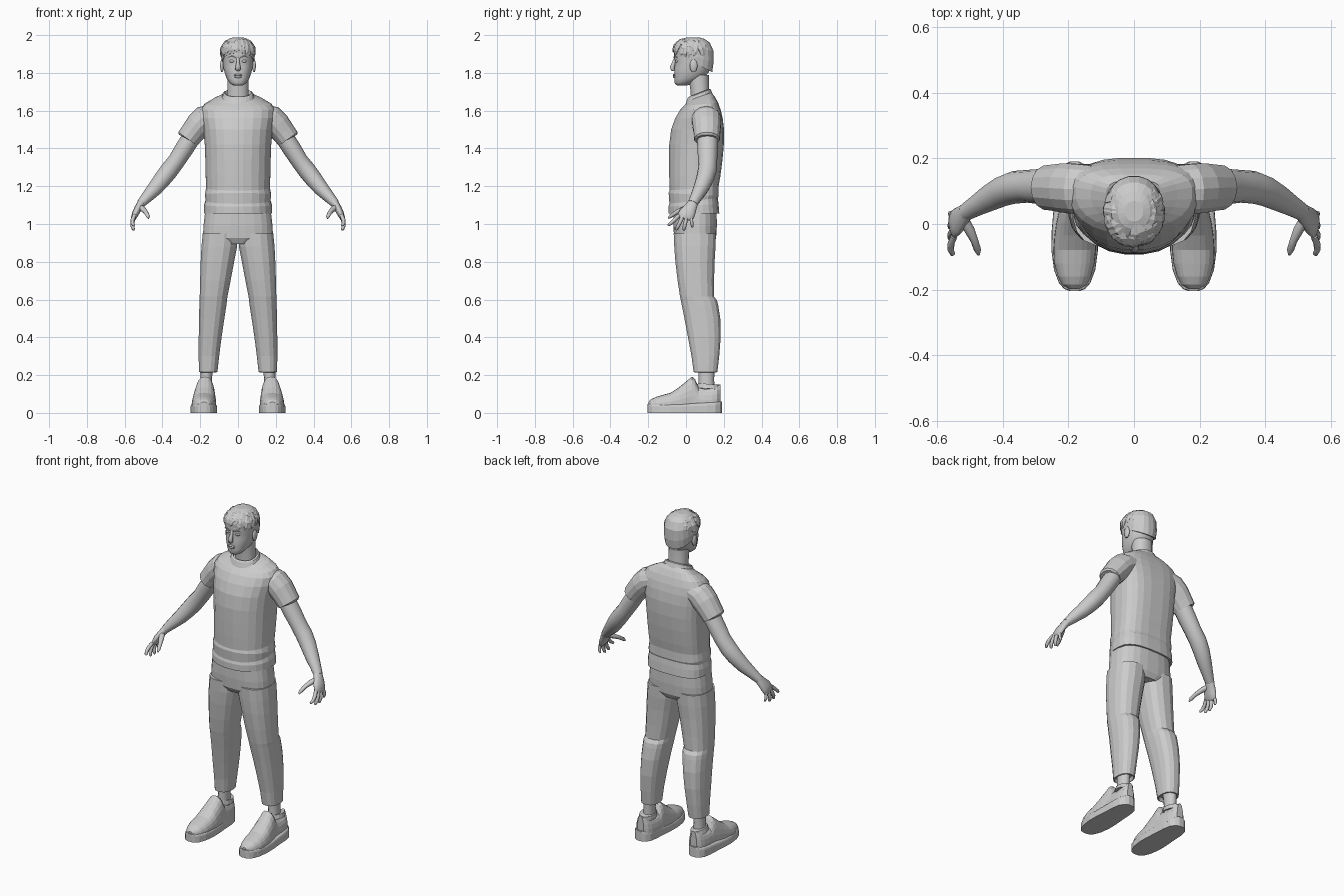
import bpy, bmesh, math, random
from mathutils import Vector

random.seed(4)


def skin(name, rings, mirror=False, smooth=False):
    """Bridge equal-length closed rings and cap both ends."""
    bm = bmesh.new()
    rows = [[bm.verts.new(p) for p in r] for r in rings]
    n = len(rows[0])
    for a, b in zip(rows, rows[1:]):
        for i in range(n):
            j = (i + 1) % n
            bm.faces.new((a[i], a[j], b[j], b[i]))
    bm.faces.new(rows[0][::-1])
    bm.faces.new(rows[-1])
    bmesh.ops.recalc_face_normals(bm, faces=bm.faces)
    for f in bm.faces:
        f.smooth = smooth and len(f.verts) == 4
    me = bpy.data.meshes.new(name)
    bm.to_mesh(me)
    bm.free()
    ob = bpy.data.objects.new(name, me)
    bpy.context.collection.objects.link(ob)
    if mirror:
        ob.modifiers.new("mirror", 'MIRROR').use_mirror_merge = False
    return ob


def power(v, e):
    return math.copysign(abs(v) ** (2 / e), v)


def loft(name, rows, n=20, ef=2.2, eb=2.2, mid=0.5, **kw):
    """Horizontal slices: z, half width, front y, back y, tilt, centre x."""
    rings = []
    for row in rows:
        z, w, yf, yb, tilt, cx = (tuple(row) + (0, 0))[:6]
        c = yf + (yb - yf) * mid
        ring = []
        for i in range(n):
            a = 2 * math.pi * (i + 0.5) / n
            s, e = math.sin(a), (eb if math.sin(a) > 0 else ef)
            y = c + power(s, e) * ((yb - c) if s > 0 else (c - yf))
            ring.append((cx + w * power(math.cos(a), e), y, z + tilt * (y - c)))
        rings.append(ring)
    return skin(name, rings, **kw)


def tube(name, pts, n=10, ref=(0, 1, 0), **kw):
    """Tube along x, y, z points with radii across and along the ref axis."""
    P = [Vector(p[:3]) for p in pts]
    rings = []
    for i, p in enumerate(pts):
        t = (P[min(i + 1, len(P) - 1)] - P[max(i - 1, 0)]).normalized()
        b = Vector(ref)
        b = (b - t * b.dot(t)).normalized()
        a = t.cross(b)
        rings.append([P[i] + a * p[3] * math.cos(k * 2 * math.pi / n)
                      + b * p[4] * math.sin(k * 2 * math.pi / n) for k in range(n)])
    return skin(name, rings, **kw)


def arch(name, rows, z0, e, n=12):
    """Shoe sections along y: y, half width, top z, centre x."""
    rings = []
    for y, w, h, cx in rows:
        rings.append([(cx + w * power(math.cos(math.pi * k / n), e), y,
                       z0 + (h - z0) * power(math.sin(math.pi * k / n), e))
                      for k in range(n + 1)])
    return skin(name, rings, mirror=True)


def ball(name, loc, size, mirror=False):
    x, y, z = loc
    rows = []
    for k in range(1, 8):
        a = math.pi * k / 8
        rows.append((z - size[2] * math.cos(a), size[0] * math.sin(a),
                     y - size[1] * math.sin(a), y + size[1] * math.sin(a), 0, x))
    return loft(name, rows, n=12, ef=2, eb=2, mirror=mirror, smooth=True)


# T-shirt body with folded hem and waist creases
loft("shirt_body", [
    (1.08, .168, -.080, .160), (1.055, .172, -.086, .168), (1.056, .181, -.094, .177),
    (1.10, .180, -.094, .173, .05), (1.125, .173, -.089, .169, .12),
    (1.155, .177, -.093, .174, -.06), (1.19, .170, -.088, .173, .08),
    (1.25, .172, -.090, .182), (1.34, .174, -.091, .194), (1.42, .177, -.090, .201),
    (1.50, .184, -.080, .202), (1.56, .196, -.058, .195), (1.605, .198, -.032, .184),
    (1.635, .178, -.014, .170, .1), (1.66, .132, .000, .152, .25),
    (1.678, .088, .010, .134, .35)], n=24, ef=2.2, eb=2.9, mid=.58)

# Ribbed collar
loft("shirt_collar", [
    (1.66, .090, -.004, .142, .38), (1.69, .080, .008, .131, .4),
    (1.695, .071, .016, .123, .4), (1.675, .068, .019, .120, .4)], n=20)

# Sleeves
tube("sleeves", [
    (.13, .105, 1.575, .060, .075), (.175, .107, 1.557, .072, .078),
    (.208, .110, 1.525, .070, .077), (.240, .111, 1.485, .064, .072),
    (.266, .111, 1.450, .061, .069), (.2665, .111, 1.449, .052, .060)], n=14, mirror=True)

# Arms
tube("arms", [
    (.22, .113, 1.50, .048, .055), (.255, .114, 1.445, .049, .055),
    (.287, .114, 1.395, .049, .054), (.325, .115, 1.335, .046, .050),
    (.365, .112, 1.283, .048, .050), (.400, .100, 1.238, .046, .047),
    (.440, .079, 1.188, .040, .041), (.483, .054, 1.142, .031, .032),
    (.515, .035, 1.107, .023, .027)], n=12, mirror=True, smooth=True)

# Hands: palm, four fingers and thumb
tube("palms", [
    (.508, .040, 1.117, .022, .026), (.526, .024, 1.088, .020, .034),
    (.540, .008, 1.062, .019, .043), (.551, -.004, 1.036, .015, .043),
    (.553, -.007, 1.026, .008, .036)], n=12, mirror=True, smooth=True)
for finger, y0, y1, tip in (("index", -.038, -.092, .990), ("middle", -.016, -.050, .968),
                            ("ring", .005, -.012, .966), ("little", .025, .034, .982)):
    base = 1.045
    r = .009 if finger == "little" else .0105
    tube(finger + "_fingers", [
        (.549, y0, base, r, r), (.558, y0 + (y1 - y0) * .4, base + (tip - base) * .4, r * 1.05, r),
        (.559, y0 + (y1 - y0) * .75, base + (tip - base) * .72, r * .95, r * .95),
        (.553, y1, tip + .004, r * .75, r * .75), (.551, y1 - .002, tip, r * .3, r * .3)],
        n=8, mirror=True, smooth=True)
tube("thumbs", [
    (.522, .018, 1.093, .014, .016), (.502, -.018, 1.078, .014, .016),
    (.487, -.050, 1.062, .011, .012), (.477, -.080, 1.042, .010, .011),
    (.474, -.094, 1.030, .004, .004)], n=8, ref=(1, 0, 0), mirror=True, smooth=True)

# Trousers: hips and legs
loft("trouser_hips", [
    (.895, .10, -.045, .145), (.925, .187, -.063, .160), (.99, .184, -.068, .164),
    (1.075, .174, -.068, .163)], n=24, ef=2.6, eb=2.6)
legs = []
for z, xi, xo, yf, yb in (
        (.235, .122, .194, .053, .153), (.215, .114, .202, .044, .162),
        (.217, .108, .208, .039, .167), (.30, .099, .209, .028, .177),
        (.40, .086, .209, .009, .185), (.50, .071, .207, -.010, .183),
        (.57, .060, .206, -.024, .172), (.595, .057, .205, -.029, .166),
        (.615, .055, .204, -.033, .150), (.70, .038, .202, -.046, .150),
        (.80, .019, .199, -.058, .153), (.88, .003, .195, -.064, .158),
        (.95, .000, .188, -.067, .160)):
    legs.append((z, (xo - xi) / 2, yf, yb, 0, (xo + xi) / 2))
loft("trouser_legs", legs, n=16, ef=2.4, eb=2.4, mirror=True)

# Ankles
tube("ankles", [(.170, .108, .09, .036, .045), (.168, .108, .18, .030, .041),
                (.165, .108, .26, .034, .046)], n=12, mirror=True, smooth=True)

# Shoes: flat sole and upper with tongue and low heel collar
sole = [(-.205, .014), (-.198, .032), (-.18, .048), (-.14, .063), (-.08, .071), (-.02, .070),
        (.05, .064), (.11, .061), (.155, .053), (.18, .035), (.19, .015)]
arch("shoe_soles", [(y, w, .048 + .012 * max(0, y + .02) / .2, .181) for y, w in sole], 0, 7)
arch("shoe_uppers", [
    (-.198, .018, .058, .182), (-.185, .038, .072, .182), (-.16, .051, .084, .182),
    (-.12, .062, .096, .182), (-.08, .065, .107, .181), (-.035, .064, .137, .179),
    (.005, .060, .170, .177), (.032, .056, .192, .175), (.048, .055, .178, .174),
    (.065, .055, .140, .174), (.10, .055, .132, .175), (.14, .051, .138, .176),
    (.165, .042, .148, .177), (.182, .022, .150, .178)], .035, 2.5)
tube("shoe_heel_collars", [(.173, .118, .125, .046, .062), (.171, .120, .150, .041, .059),
                           (.171, .120, .150, .035, .050)], n=14, mirror=True)

# Neck and head
loft("neck", [(1.62, .062, .025, .135), (1.70, .057, .024, .122),
              (1.79, .057, .010, .122)], n=16, smooth=True)
loft("head", [
    (1.732, .020, -.044, .000), (1.738, .034, -.055, .022), (1.752, .048, -.060, .055, .1),
    (1.772, .061, -.061, .095, .05), (1.80, .071, -.063, .120), (1.83, .078, -.061, .132),
    (1.86, .081, -.057, .139), (1.885, .083, -.064, .143), (1.92, .083, -.063, .142),
    (1.95, .074, -.047, .130), (1.975, .050, -.015, .100)], n=24, ef=2.3, smooth=True)

# Face details
tube("nose", [(0, -.056, 1.882, .009, .006), (0, -.064, 1.855, .009, .010),
              (0, -.074, 1.830, .014, .013), (0, -.070, 1.818, .015, .011),
              (0, -.062, 1.813, .008, .005)], n=10, smooth=True)
ball("upper_lip", (0, -.062, 1.789), (.022, .008, .006))
ball("lower_lip", (0, -.061, 1.779), (.019, .008, .007))
ball("eyes", (.031, -.048, 1.862), (.015, .009, .008), True)
tube("eyebrows", [(.014, -.064, 1.882, .003, .003), (.034, -.060, 1.889, .004, .004),
                  (.054, -.047, 1.882, .002, .002)], n=6, ref=(0, 0, 1), mirror=True)
ball("ears", (.085, .040, 1.838), (.010, .021, .035), True)

# Hair: close cap plus layered pointed locks
loft("hair_cap", [
    (1.855, .085, -.066, .140, -.5), (1.89, .089, -.068, .147, -.32),
    (1.93, .087, -.064, .146, -.12), (1.96, .073, -.043, .127),
    (1.98, .050, -.015, .098), (1.988, .028, .008, .070)], n=20)
for k in range(22):
    ang = math.radians(-215 + 250 * k / 21 + random.uniform(-6, 6))
    side = abs(math.cos(ang))
    end = random.uniform(76, 90) + 18 * side ** 3
    start = random.choice((18, 30, 42))
    swirl = math.radians(random.uniform(-28, 28))
    path = []
    for t, w in ((0, .006), (.3, .021), (.6, .022), (.85, .013), (1, .002)):
        ph = math.radians(start + (end - start) * t)
        a = ang + swirl * (t - .5)
        path.append((.089 * math.sin(ph) * math.cos(a), .036 + .106 * math.sin(ph) * math.sin(a),
                     1.899 + .089 * math.cos(ph), w * .5, w))
    tube("hair_lock", path, n=6, ref=(-math.sin(ang), math.cos(ang), 0))
